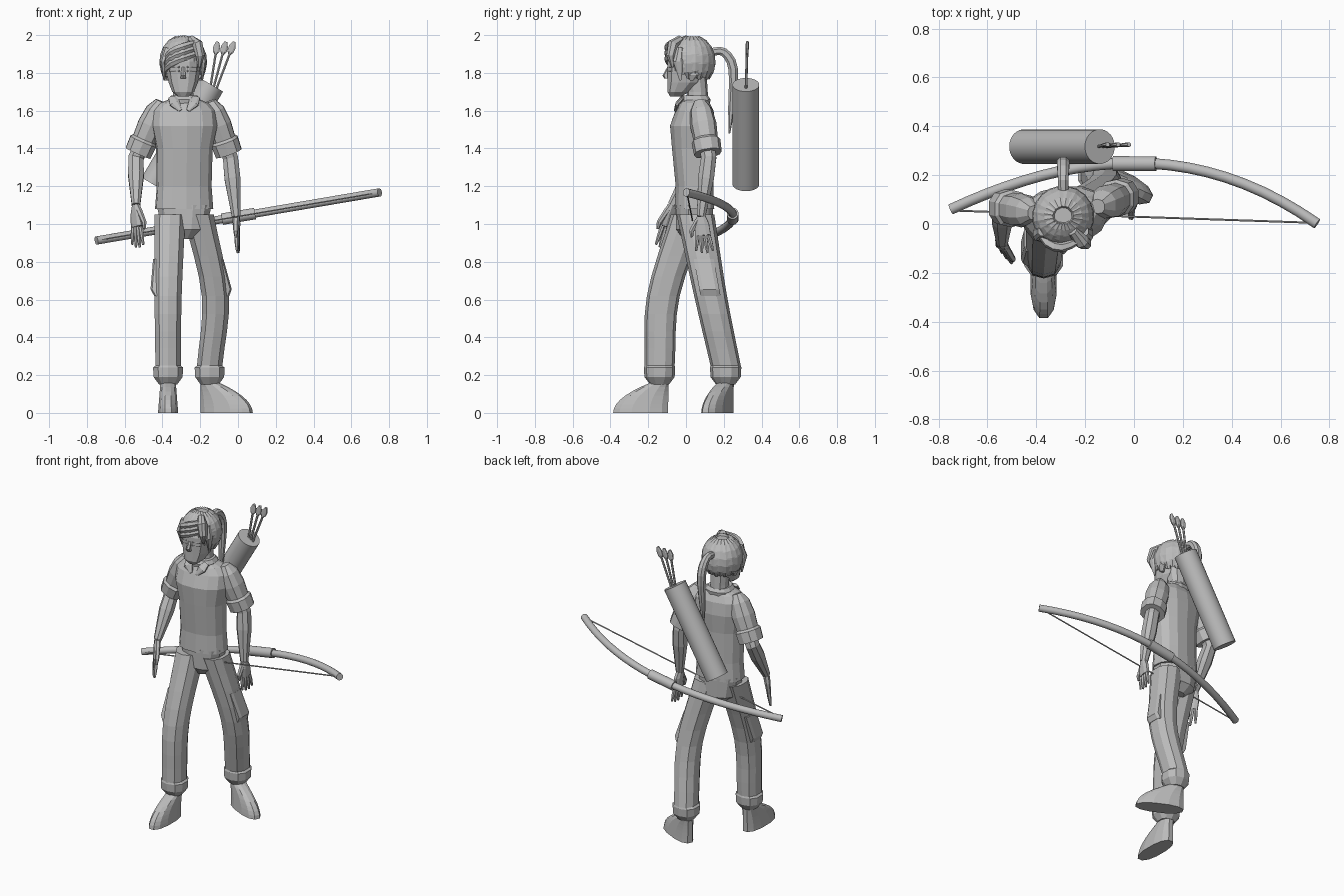
import bpy, bmesh, math
from mathutils import Vector, Matrix

if "Cube" in bpy.data.objects:
    bpy.data.objects.remove(bpy.data.objects["Cube"], do_unlink=True)

grey = bpy.data.materials.new("plain grey")
grey.use_nodes = True
tone = (0.5, 0.5, 0.5, 1)
grey.diffuse_color = tone
grey.node_tree.nodes["Principled BSDF"].inputs["Base Color"].default_value = tone

X_AXIS, Y_AXIS, Z_AXIS = (Vector(row) for row in Matrix.Identity(3))
ORIGIN = Vector((0, 0, 0))


def signed_power(value, power):
    return math.copysign(abs(value) ** power, value)


def sweep(name, rings, sides=8, at=ORIGIN, flip=1, level=False, ref=X_AXIS, power=0.85, yaw=0, smooth=False):
    """Skin elliptical rings (x, y, z, width, depth) along a path; level keeps every ring horizontal."""
    bm = bmesh.new()
    centres = [Vector((flip * ring[0], ring[1], ring[2])) for ring in rings]
    last = len(rings) - 1
    loops = []
    for i, ring in enumerate(rings):
        normal = Z_AXIS if level else (centres[min(i + 1, last)] - centres[max(i - 1, 0)]).normalized()
        across = (ref - normal * ref.dot(normal)).normalized()
        along = normal.cross(across)
        loop = []
        for k in range(sides):
            angle = math.tau * (k + 0.5) / sides
            wide = signed_power(math.cos(angle), power) * ring[3]
            deep = signed_power(math.sin(angle), power) * ring[-1]
            loop.append(bm.verts.new(centres[i] + across * wide + along * deep))
        loops.append(loop)
    for lower, upper in zip(loops, loops[1:]):
        for k in range(sides):
            bm.faces.new((lower[k - 1], lower[k], upper[k], upper[k - 1]))
    bm.faces.new(loops[0])
    bm.faces.new(loops[-1])
    bmesh.ops.recalc_face_normals(bm, faces=bm.faces)
    bm.transform(Matrix.Translation(at) @ Matrix.Rotation(math.radians(yaw), 4, "Z"))
    mesh = bpy.data.meshes.new(name)
    bm.to_mesh(mesh)
    bm.free()
    mesh.materials.append(grey)
    if smooth:
        for face in mesh.polygons:
            face.use_smooth = True
        mesh.set_sharp_from_angle(angle=math.radians(40))
    bpy.context.collection.objects.link(bpy.data.objects.new(name, mesh))


def stack(name, at, rows, sides=12, **options):
    """Level rings given as (height, width, depth, forward shift)."""
    rings = [(0, -shift, height, width, depth) for height, width, depth, shift in rows]
    sweep(name, rings, sides, at=at, level=True, **options)


def rod(name, start, end, radius, sides=8, **options):
    sweep(name, [(*start, radius), (*end, radius)], sides, power=1, **options)


def curve(keys, steps):
    """Smoothly interpolate a few key rings of equal length."""
    keys = [Vector(key) for key in keys]
    keys = [keys[0] * 2 - keys[1], *keys, keys[-1] * 2 - keys[-2]]
    rings = []
    for a, b, c, d in zip(keys, keys[1:], keys[2:], keys[3:]):
        for step in range(steps):
            t = step / steps
            start, end = (c - a) / 2, (d - b) / 2
            ease = t * t * (3 - 2 * t)
            rings.append(b + (c - b) * ease + start * t * (1 - t) ** 2 - end * t * t * (1 - t))
    return rings + [keys[-2]]


# Shirt, collar and pelvis
body = Vector((-.285, .045, 0))
stack("shirt", body, [(1.08, .155, .105, 0), (1.2, .146, .1, 0), (1.4, .15, .11, .01), (1.52, .175, .12, .01),
                      (1.6, .17, .1, 0), (1.64, .13, .08, 0), (1.66, .08, .07, 0)], 14, yaw=7)
stack("collar", body, [(1.63, .09, .08, 0), (1.66, .085, .085, 0), (1.68, .07, .07, 0)], yaw=7)
stack("pelvis", body, [(.92, .05, .06, 0), (.97, .12, .1, 0), (1.1, .15, .1, 0)])
for side in (-1, 1):
    sweep("collar_flap", [(.065, -.06, 1.67, .02, .01), (.05, -.09, 1.64, .03, .01), (.02, -.1, 1.6, .01, .01)],
          at=body, flip=side)


def leg(side, outward, hip, knee, ankle, toe_yaw):
    hip, knee, ankle = Vector(hip), Vector(knee), Vector(ankle)
    rings = curve([(*hip, .085, .1), (*knee, .075, .087), (*ankle, .07, .08)], 4)
    cuff = [(*(ankle + Z_AXIS * rise), width, width)
            for rise, width in ((-.01, .083), (-.06, .08), (-.1, .05))]
    sweep(side + "_trouser_leg", rings + cuff, 10, level=True)
    # Side pocket on the thigh
    pocket = []
    for along, bulge in ((.55, .06), (.92, .07), (1, .05)):
        x, y, z = hip.lerp(knee, along)
        pocket.append((x + outward * bulge, y, z, .025, .055))
    sweep(side + "_pocket", pocket, level=True, power=.5)
    # Shoe tapering from a long sole up to the ankle
    shoe = []
    for step in range(8):
        t = step / 7
        length = .05 + .1 * (1 - t * t)
        shoe.append((t * .16, .055 - t * .013, length, length - .05))
    stack(side + "_shoe", (ankle.x, ankle.y, 0), shoe, yaw=toe_yaw)


leg("right", -1, (-.36, .02, 1.05), (-.37, -.12, .62), (-.37, -.14, .25), 0)
leg("left", 1, (-.21, .05, 1.05), (-.12, .13, .62), (-.15, .21, .25), 64)


def arm(side, shoulder, elbow, wrist, tip, spread, thumb):
    shoulder, elbow, wrist, tip = (Vector(joint) for joint in (shoulder, elbow, wrist, tip))
    spread = Vector(spread).normalized()
    sleeve = ((-.2, .03), (0, .06), (.3, .07), (.6, .065), (.65, .077), (.9, .074))
    sweep(side + "_sleeve", [(*shoulder.lerp(elbow, t), radius) for t, radius in sleeve], 10)
    sweep(side + "_arm", [(*shoulder.lerp(elbow, .6), .045), (*elbow, .043),
                          (*elbow.lerp(wrist, .35), .045), (*wrist, .024)])
    knuckles = wrist.lerp(tip, .5)
    sweep(side + "_palm", [(*wrist, .024, .02), (*wrist.lerp(tip, .2), .04, .02), (*knuckles, .044, .015)],
          ref=spread)
    for finger in (-1.5, -.5, .5, 1.5):
        start = knuckles + spread * finger * .02
        end = tip + spread * finger * .03 + (wrist - tip) * abs(finger) * .06
        sweep(side + "_finger", [(*start, .012), (*start.lerp(end, .5), .011), (*end, .006)], 6, ref=spread)
    base = wrist.lerp(tip, .1) + spread * thumb * .02
    bend = wrist.lerp(tip, .4) + spread * thumb * .06
    end = bend + (tip - wrist) * .15
    sweep(side + "_thumb", [(*base, .016), (*bend, .013), (*end, .007)], 6, ref=spread)


arm("right", (-.43, .05, 1.6), (-.54, .07, 1.35), (-.54, -.075, 1.1), (-.53, -.13, .87), (.6, -.7, 0), 1)
arm("left", (-.13, .08, 1.6), (-.04, .12, 1.35), (-.01, .08, 1.04), (0, .1, .84), (.1, 1, 0), -1)

# Neck, head and face, measured from the middle of the head
head = Vector((-.29, .03, 1.86))
stack("neck", head, [(-.24, .06, .06, -.03), (-.16, .055, .055, -.03), (-.08, .06, .06, -.02)], 10)
stack("head", head, [(-.185, .03, .03, .085), (-.16, .06, .06, .07), (-.11, .08, .09, .04), (-.06, .09, .1, .03),
                     (0, .1, .115, .015), (.07, .09, .1, 0), (.11, .05, .06, 0)], power=.8)
stack("nose", head, [(-.03, .01, .01, .12), (-.075, .014, .02, .135), (-.09, .017, .014, .13)], 6)
rod("mouth", (-.03, -.115, -.13), (.03, -.115, -.13), .006, at=head, ref=Z_AXIS)
for side in (-1, 1):
    for name, height in (("eyebrow", -.03), ("eye", -.05)):
        rod(name, (.02, -.125, height), (.07, -.105, height), .006, 6, at=head, flip=side, ref=Z_AXIS)
    sweep("ear", [(.09, 0, -.1, .01), (.1, .01, -.07, .013, .03), (.1, .015, -.04, .01, .02)],
          at=head, flip=side, level=True)

# Hair: cap, combed locks radiating from the crown, fringe and ponytail
polar = [.3 * step for step in range(1, 8)]
stack("hair_cap", head, [(.13 * math.cos(p), .108 * math.sin(p), .113 * math.sin(p), 0) for p in polar], 14)
count = 20
for k in range(count):
    angle = math.tau * (k + .5) / count
    outward = Vector((math.cos(angle), math.sin(angle), 0))
    reach = 2.25 - .75 * max(0, -outward.y) ** 2 + .08 * (k % 2)
    lock = []
    for step in range(1, 8):
        polar_angle = reach * step / 7
        ring = outward * .115 * math.sin(polar_angle) + Z_AXIS * .13 * math.cos(polar_angle)
        lock.append((*ring, .035 * math.sin(math.pi * step / 8), .013))
    sweep("hair_lock", lock, 6, at=head, ref=Z_AXIS.cross(outward))
for drop in (0, .03, .06):
    sweep("fringe", curve([(.06, -.1, .1, .014), (0, -.125, .08, .02), (-.06, -.11, .05, .02), (-.11, -.05, 0, .008)], 2),
          6, at=head - Z_AXIS * drop, ref=Z_AXIS)
sweep("left_tuft", [(.04, -.06, .12, .02), (.075, -.1, .09, .03), (.09, -.11, .03, .025), (.085, -.1, -.03, .008)], at=head)
for side in (-1, 1):
    sweep("side_lock", [(.085, -.06, .07, .02), (.108, -.07, 0, .016, .03), (.1, -.06, -.1, .005)], at=head, flip=side)
sweep("ponytail", curve([(0, .1, .05, .022), (0, .17, .05, .024), (0, .22, -.04, .027),
                         (0, .21, -.25, .018), (0, .2, -.38, .004)], 3), at=head)

# Quiver and arrows
rod("quiver", (-.45, .317, 1.21), (-.14, .317, 1.737), .071, 28, ref=Y_AXIS, smooth=True)
for spread in (-1, 0, 1):
    foot = Vector((-.135 + .015 * spread, .317, 1.7))
    tip = Vector((-.064 + .044 * spread, .325, 1.965))
    rod("arrow_shaft", foot, tip, .007, 6)
    sweep("arrow_fletching", [(*foot.lerp(tip, t), width, .009)
                              for t, width in ((.74, .006), (.8, .018), (.9, .02), (1, .008))])


# Bow, grip and string on one straight slope
def on_slope(x, y):
    return Vector((x, y, 1.04 + .17 * x))


def on_bow(x):
    return on_slope(x, .25 - x * x * (.39 + .07 * x))


sweep("bow", [(*on_bow(.075 * step), .022) for step in range(-10, 11)], 14, ref=Z_AXIS, power=1, smooth=True)
rod("bow_grip", on_bow(-.085), on_bow(.09), .031, 16, ref=Z_AXIS, smooth=True)
rod("bow_string", on_slope(-.74, .055), on_slope(.735, .005), .004, 6, ref=Z_AXIS)
